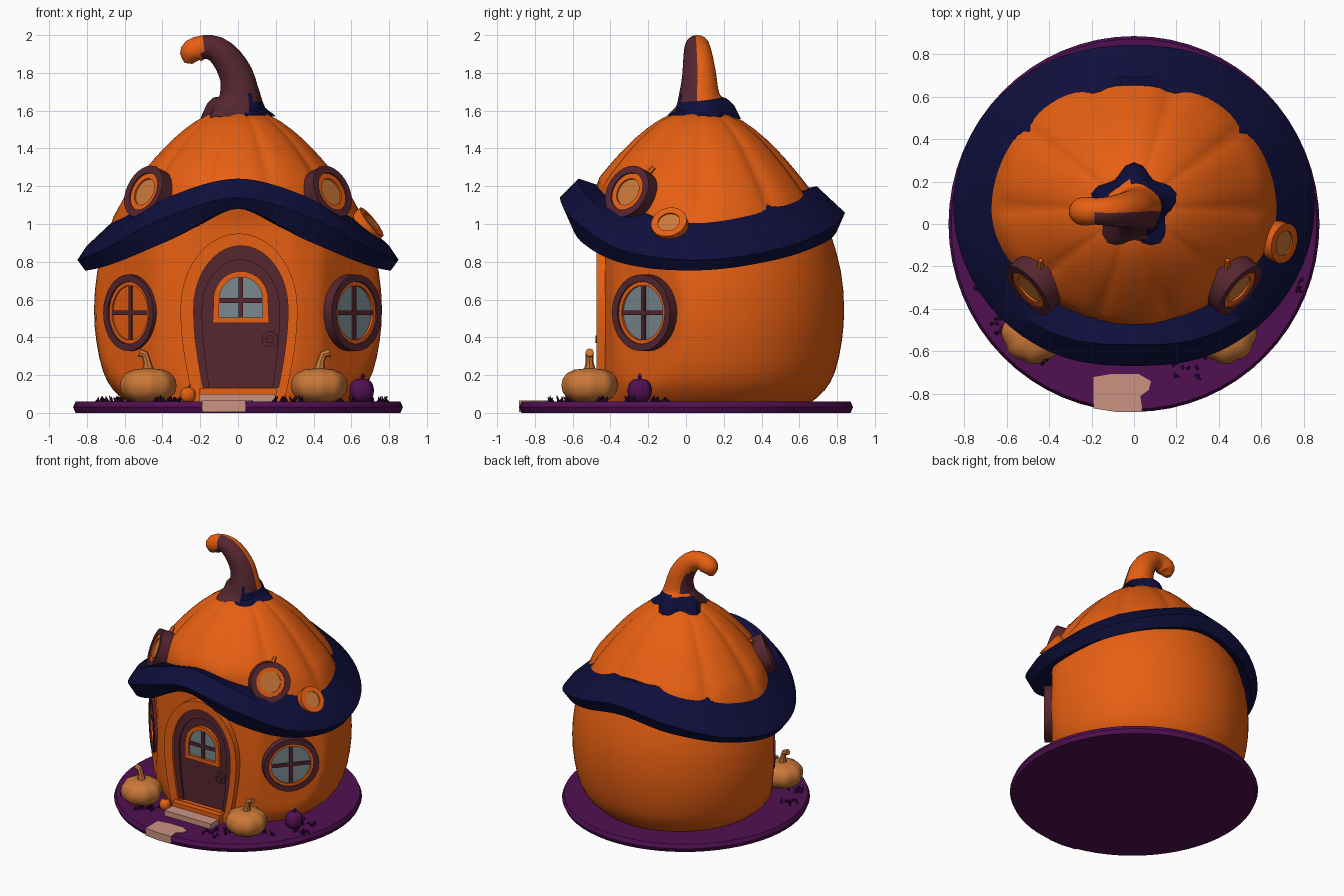
import bpy, bmesh, math, random
from mathutils import Vector, Matrix

if "Cube" in bpy.data.objects:
    bpy.data.objects.remove(bpy.data.objects["Cube"])
random.seed(4)
pi, sin, cos = math.pi, math.sin, math.cos

COLORS = dict(orange=(.80, .115, .006), navy=(.0045, .0045, .045), brown=(.092, .019, .029),
              purple=(.082, .005, .085), glass=(.19, .25, .27), stone=(.60, .29, .22),
              pale_orange=(.60, .19, .04), dark_purple=(.03, .003, .035))
MAT = {}
for n, c in COLORS.items():
    MAT[n] = bpy.data.materials.new(n)
    MAT[n].diffuse_color = (*c, 1)


def finish(name, bm, mats, rule=None, angle=35):
    bmesh.ops.remove_doubles(bm, verts=bm.verts, dist=1e-5)
    bmesh.ops.recalc_face_normals(bm, faces=bm.faces)
    bm.normal_update()
    if rule:
        for f in bm.faces:
            f.material_index = rule(f.calc_center_median(), f.normal)
    me = bpy.data.meshes.new(name)
    bm.to_mesh(me)
    bm.free()
    ob = bpy.data.objects.new(name, me)
    bpy.context.collection.objects.link(ob)
    for m in mats.split():
        me.materials.append(MAT[m])
    bpy.ops.object.select_all(action='DESELECT')
    ob.select_set(True)
    bpy.context.view_layer.objects.active = ob
    bpy.ops.object.shade_smooth_by_angle(angle=math.radians(angle))
    return ob


def loft(name, rings, mats, wrap=False, M=None, **kw):
    """Skin closed loops of points; wrap joins last to first, otherwise ends are capped."""
    bm = bmesh.new()
    R = [[bm.verts.new(M @ Vector(p) if M else p) for p in r] for r in rings]
    n = len(R[0])
    for a in range(len(R) if wrap else len(R) - 1):
        A, B = R[a], R[(a + 1) % len(R)]
        for i in range(n):
            bm.faces.new((A[i], A[(i + 1) % n], B[(i + 1) % n], B[i]))
    if not wrap:
        bm.faces.new(R[0])
        bm.faces.new(R[-1])
    return finish(name, bm, mats, **kw)


def frame(o, n):
    """Local axes u, v, n on a wall: n points outward."""
    n = Vector(n).normalized()
    up = Vector((0, 1, 0)) if abs(n.z) > .9 else Vector((0, 0, 1))
    v = (up - n * up.dot(n)).normalized()
    return Matrix.Translation(o) @ Matrix((v.cross(n), v, n)).transposed().to_4x4()


def plate(name, pts, d0, d1, mat, M):
    return loft(name, [[(u, v, d) for u, v in pts] for d in (d0, d1)], mat, M=M)


def rim(name, outer, inner, d0, d1, mat, M):
    lv = lambda pts, d: [(u, v, d) for u, v in pts]
    return loft(name, [lv(outer, d0), lv(outer, d1), lv(inner, d1), lv(inner, d0)], mat, True, M)


def circle(r, n=28):
    return [(r * cos(2 * pi * i / n), r * sin(2 * pi * i / n)) for i in range(n)]


def bar(name, x, y, w, h, d0, d1, mat, M):
    return plate(name, [(x - w, y - h), (x + w, y - h), (x + w, y + h), (x - w, y + h)], d0, d1, mat, M)


def spline(keys, t):
    """Uniform Catmull-Rom through tuples, mirrored ends."""
    i = min(int(t), len(keys) - 2)
    f, g = t - i, lambda k: keys[min(abs(k), 2 * len(keys) - 2 - abs(k))]
    return [b + .5 * f * (c - a + f * (2 * a - 5 * b + 4 * c - d + f * (3 * (b - c) + d - a)))
            for a, b, c, d in zip(g(i - 1), g(i), g(i + 1), g(i + 2))]


def tube(name, path, mats, n=12, lobes=0, **kw):
    """path: (x, y, z, radius)."""
    P = [Vector(p[:3]) for p in path]
    rings = []
    for i, p in enumerate(P):
        t = (P[min(i + 1, len(P) - 1)] - P[max(i - 1, 0)]).normalized()
        a = Vector((0, 1, 0))
        a = (a - t * a.dot(t)).normalized()
        b, r = t.cross(a), path[i][3]
        k = lobes * max(0, r - .1) / .1
        rings.append([p + (a * cos(q) + b * sin(q)) * r * (1 + k * cos(5 * q))
                      for q in (2 * pi * j / n for j in range(n))])
    return loft(name, rings, mats, **kw)


# round base
loft('base', [[(r * cos(2 * pi * i / 64), 1.013 * r * sin(2 * pi * i / 64), z) for i in range(64)]
              for r, z in ((.86, 0), (.873, .03), (.86, .06))], 'purple')

# pumpkin house: ribbed above, flattened for door and windows below
PROF = [(.58, .05), (.66, .12), (.715, .22), (.75, .38), (.762, .55), (.745, .75), (.69, .95),
        (.625, 1.12), (.57, 1.2), (.49, 1.3), (.40, 1.4), (.29, 1.5), (.16, 1.58), (.02, 1.6)]


def house_point(q, r, z):
    if z > 1.08:
        r *= 1 - .045 * (1 - abs(cos(5 * q))) ** 2
    x, y = r * sin(q), -r * cos(q)
    if y < 0:
        y *= min(1, .55 / r)
    y += .075
    if z < 1.12:
        over = abs(x) * .756 - y * .654 - .575
        if over > 0 and y < .05:
            x -= math.copysign(over * .756, x)
            y += over * .654
        y = max(y, -.43)
    return (x, y, z)


loft('house_body', [[house_point(2 * pi * i / 120, *spline(PROF, k / 2)) for i in range(120)]
                    for k in range(2 * len(PROF) - 1)], 'orange')

# wavy roof brim: (radius, height) for five section corners every 30 degrees from the front
ROOF = [(.53, 1.20, .65, 1.24, .75, 1.14, .71, 1.08, .45, 1.08),
        (.55, 1.14, .70, 1.15, .79, 1.03, .74, .91, .55, .96),
        (.57, 1.10, .77, .96, .83, .86, .78, .785, .64, .84),
        (.58, 1.09, .80, .885, .85, .81, .81, .755, .70, .80),
        (.58, 1.12, .76, .96, .83, .87, .78, .81, .70, .86),
        (.57, 1.16, .68, 1.09, .79, .98, .75, .90, .67, .93),
        (.56, 1.19, .61, 1.20, .76, 1.06, .72, .97, .64, .98)]
rings = []
for i in range(96):
    q = 2 * pi * i / 96
    s = spline(ROOF, min(q, 2 * pi - q) / (pi / 6))
    rings.append([(s[k] * sin(q), .082 - s[k] * cos(q), s[k + 1]) for k in range(0, 10, 2)])
loft('roof_brim', rings, 'navy', True)


# curled stem
def stem_rule(c, n):
    if c.z < 1.67 and (c.x > .05 or c.y > .1):
        return 1
    if c.x < -.19 or n.y > -.15 and c.z > 1.67 and not (n.x < -.6 and c.z < 1.85):
        return 2
    return 0


STEM = [(0, .08, 1.565, .185), (0, .08, 1.61, .16), (.01, .07, 1.66, .118), (.005, .07, 1.72, .10),
        (-.01, .07, 1.79, .09), (-.055, .065, 1.87, .08), (-.115, .06, 1.925, .07),
        (-.18, .06, 1.937, .063), (-.235, .06, 1.915, .068), (-.255, .06, 1.885, .055), (-.262, .06, 1.85, .02)]
tube('stem', [spline(STEM, k / 2) for k in range(21)], 'brown navy orange', n=30, lobes=.16, rule=stem_rule)


# door
def arch(cx, wb, wm, z0, zm, zt, n=8):
    side = [(wb + (wm - wb) * sin(pi / 2 * i / n), z0 + (zm - z0) * i / n) for i in range(n)]
    top = [(cx + wm * cos(pi * i / 20), zm + (zt - zm) * sin(pi * i / 20)) for i in range(21)]
    return [(cx + w, z) for w, z in side] + top + [(cx - w, z) for w, z in reversed(side)]


D = frame((0, -.43, 0), (0, -1, 0))
rim('door_surround', arch(.005, .24, .31, .06, .55, .95), arch(.015, .20, .25, .135, .55, .885), -.1, .045, 'orange', D)
rim('door_jamb', arch(.015, .21, .255, .125, .55, .89), arch(.015, .165, .205, .12, .55, .81), -.02, .025, 'brown', D)
plate('door', arch(.015, .18, .215, .12, .55, .82), -.02, .012, 'brown', D)
rim('door_window_rim', arch(.015, .15, .145, .475, .60, .75), arch(.015, .115, .115, .505, .60, .72), 0, .035, 'orange', D)
plate('door_window_glass', arch(.015, .12, .12, .5, .60, .725), 0, .017, 'glass', D)
bar('door_window_upright', .015, .61, .012, .115, 0, .028, 'brown', D)
bar('door_window_crossbar', .015, .595, .12, .012, 0, .028, 'brown', D)
K = frame((.168, -.44, .39), (0, -1, 0))
plate('door_knob_plate', circle(.043, 12), 0, .018, 'brown', K)
plate('door_knob', circle(.022, 10), 0, .04, 'brown', K)

# step and path
UP = frame((0, 0, 0), (0, 0, 1))
bar('door_sill', 0, -.47, .205, .05, .05, .132, 'orange', UP)
bar('door_step', -.005, -.54, .2, .075, .05, .10, 'stone', UP)
plate('path_stone', [(-.19, -.72), (-.1, -.705), (.02, -.705), (.08, -.74), (.07, -.78), (.03, -.81),
                     (.04, -.884), (-.08, -.885), (-.19, -.868)], .006, .065, 'stone', UP)

for s, side in ((-1, 'left'), (1, 'right')):
    # round wall windows
    W = frame((.024 + s * .59, -.225, .53), (s * .756, -.654, 0))
    rim(side + '_window_frame', circle(.203), circle(.165), -.07, .02, 'brown', W)
    rim(side + '_window_inner_rim', circle(.168), circle(.145), -.07, .01, 'orange', W)
    plate(side + '_window_glass', circle(.15), -.07, -.005, 'glass', W)
    bar(side + '_window_upright', 0, 0, .012, .15, -.03, .008, 'brown', W)
    bar(side + '_window_crossbar', 0, 0, .15, .012, -.03, .008, 'brown', W)
    # roof windows
    W = frame((s * .48, -.295, 1.163), (s * .70, -.6, .36))
    rim(side + '_roof_window_frame', circle(.145), circle(.105), -.09, .03, 'brown', W)
    rim(side + '_roof_window_rim', circle(.108), circle(.075), -.06, .022, 'orange', W)
    plate(side + '_roof_window_pane', circle(.08), -.06, .012, 'pale_orange', W)
    tube(side + '_roof_window_stalk', [(s * .44, -.21, 1.26, .018), (s * .44, -.17, 1.30, .012)], 'orange', n=6)

# small round vent on the right of the roof
W = frame((.685, -.085, .993), (.75, -.2, .6))
rim('roof_vent_rim', circle(.097, 18), circle(.06, 18), -.05, .03, 'orange', W)
plate('roof_vent_pane', circle(.062, 18), -.05, .022, 'pale_orange', W)


# garden pumpkins
def pumpkin(name, x, y, r, h, mat, stem_mat, lean, sh):
    rings = []
    for k in range(9):
        a = -pi / 2 + pi * k / 8
        rr = r * max(cos(a), .05) ** .6
        rings.append([(x + rr * (.93 + .07 * abs(cos(4 * q))) * cos(q), y + rr * (.93 + .07 * abs(cos(4 * q))) * sin(q),
                       .055 + h / 2 + h / 2 * sin(a)) for q in (2 * pi * i / 32 for i in range(32))])
    loft(name, rings, mat)
    z = .04 + h
    tube(name + '_stem', [(x, y, z, r * .22), (x + lean * .2, y, z + sh * .5, r * .14),
                          (x + lean * .6, y, z + sh * .9, r * .14), (x + lean * 1.6, y, z + sh, r * .15)], stem_mat, n=8)


pumpkin('left_pumpkin', -.475, -.51, .15, .18, 'pale_orange', 'pale_orange', -.03, .10)
pumpkin('right_pumpkin', .43, -.51, .15, .18, 'pale_orange', 'pale_orange', .035, .10)
pumpkin('purple_pumpkin', .655, -.245, .065, .125, 'purple', 'purple', .01, .035)
pumpkin('tiny_pumpkin', -.265, -.52, .042, .08, 'orange', 'pale_orange', .01, .025)

# grass tufts
bm = bmesh.new()
for x, y in ((-.62, -.48), (-.38, -.62), (-.31, -.55), (.25, -.69), (.29, -.6), (.56, -.45), (.73, -.29), (.70, -.14), (-.7, -.28)):
    for k in range(9):
        p = Vector((x + random.uniform(-.06, .06), y + random.uniform(-.04, .04), .07))
        tilt = Matrix.Rotation(random.uniform(-.6, .6), 4, 'X') @ Matrix.Rotation(random.uniform(-.6, .6), 4, 'Y')
        bmesh.ops.create_cone(bm, cap_ends=True, segments=4, radius1=.012, radius2=.001,
                              depth=random.uniform(.03, .05), matrix=Matrix.Translation(p) @ tilt)
finish('grass_tufts', bm, 'dark_purple')

for m in bpy.data.materials:
    if m.users and not m.is_grease_pencil:
        m.use_nodes = True
        m.node_tree.nodes["Principled BSDF"].inputs["Base Color"].default_value = m.diffuse_color
